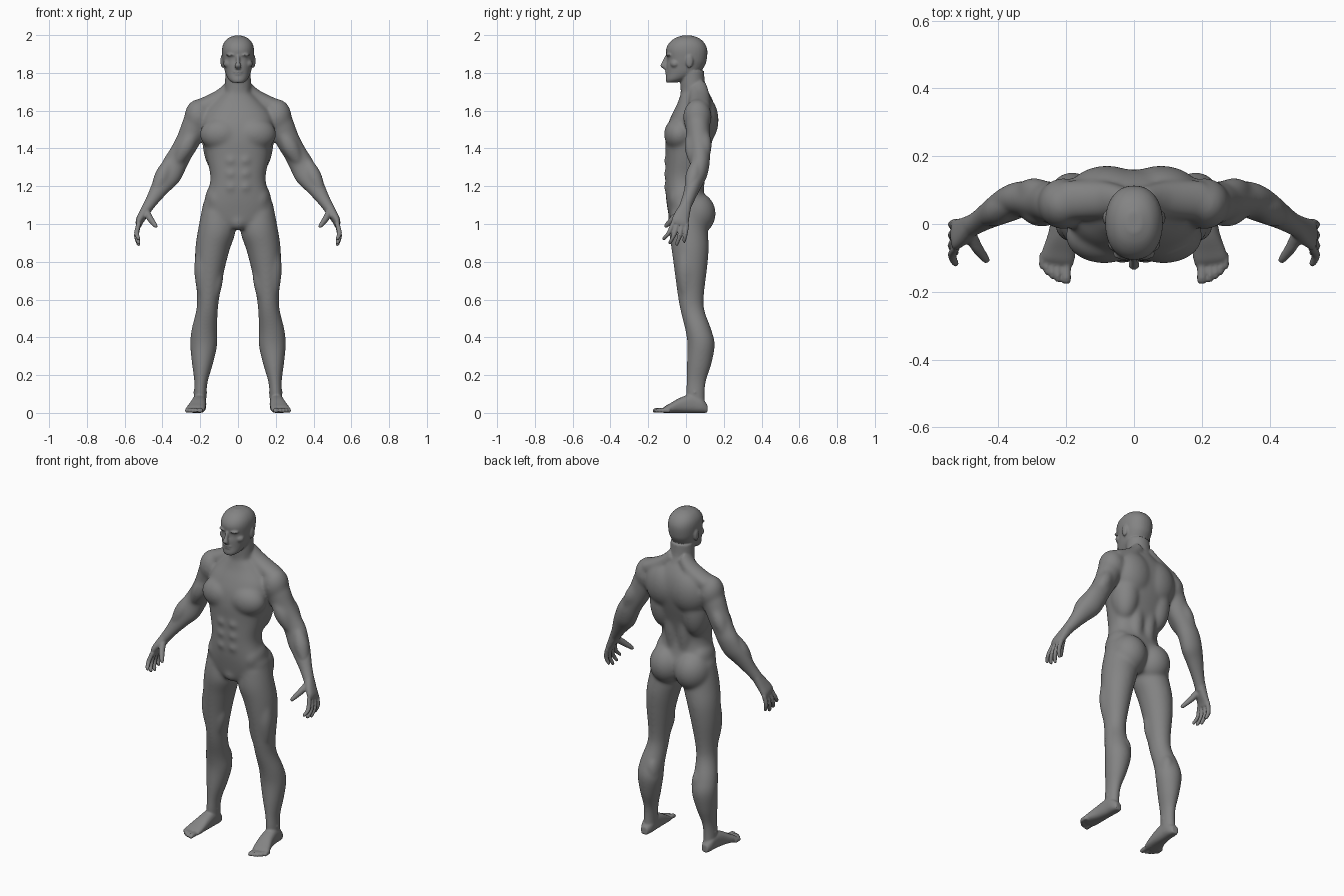
import bpy, bmesh, math
from mathutils import Vector, Matrix

bm = bmesh.new()
SIDES, STEPS = 32, 4
UP = Vector((0, 0, 1))


def spline(a, b, c, d, t):
    return 0.5 * (2 * b + (c - a) * t + (2 * a - 5 * b + 4 * c - d) * t * t
                  + (3 * b - a - 3 * c + d) * t ** 3)


def loft(rows, s=1, p=2.0, axis=None):
    """Closed tube through rows of (x, y, z, half width, half depth); s mirrors in x."""
    n = len(rows)
    fine = []
    for i in range(n - 1):
        k = [rows[max(i - 1, 0)], rows[i], rows[i + 1], rows[min(i + 2, n - 1)]]
        for j in range(STEPS):
            fine.append([spline(*q, j / STEPS) for q in zip(*k)])
    fine.append(rows[-1])
    d = axis or (Vector(rows[-1][:3]) - Vector(rows[0][:3])).normalized()
    u = (Vector((1, 0, 0)) - d * d.x).normalized()
    v = d.cross(u)
    rings = []
    for x, y, z, a, b in fine:
        ring = []
        for k in range(SIDES):
            t = 2 * math.pi * k / SIDES
            c, w = math.cos(t), math.sin(t)
            c = math.copysign(abs(c) ** (2 / p), c)
            w = math.copysign(abs(w) ** (2 / p), w)
            q = Vector((x, y, z)) + u * (a * c) + v * (b * w)
            ring.append(bm.verts.new((q.x * s, q.y, q.z)))
        rings.append(ring)
    for r0, r1 in zip(rings, rings[1:]):
        for k in range(SIDES):
            m = (k + 1) % SIDES
            bm.faces.new((r0[k], r0[m], r1[m], r1[k]))
    bm.faces.new(rings[0][::-1])
    bm.faces.new(rings[-1])


def ball(x, y, z, rx, ry, rz):
    mat = Matrix.Translation((x, y, z)) @ Matrix.Diagonal((rx, ry, rz, 1))
    bmesh.ops.create_uvsphere(bm, u_segments=24, v_segments=16, radius=1, matrix=mat)


def muscle(a, b, r, s):
    """Spindle-shaped muscle between two points."""
    a, b = Vector(a), Vector(b)
    loft([(*a.lerp(b, t), r * k, r * k)
          for t, k in ((0, .2), (.2, .7), (.5, 1), (.8, .7), (1, .2))], s)


def slab(z, w, front, back):
    """Horizontal section given by its half width and front and back limits."""
    return (0, (front + back) / 2, z, w, (back - front) / 2)


# torso
loft([slab(*r) for r in (
    (.975, .07, -.07, .08), (1.01, .15, -.085, .10), (1.08, .19, -.098, .12),
    (1.15, .168, -.107, .10), (1.24, .146, -.110, .088), (1.34, .164, -.108, .11),
    (1.44, .182, -.110, .14), (1.52, .19, -.098, .158), (1.58, .18, -.075, .160),
    (1.64, .13, -.045, .148), (1.69, .078, -.028, .125))], p=2.35, axis=UP)

# neck
loft([slab(1.60, .08, -.03, .13), slab(1.68, .074, -.028, .125),
      slab(1.74, .069, -.03, .102), slab(1.81, .067, -.03, .095)], axis=UP)

# head
loft([slab(*r) for r in (
    (1.748, .028, -.104, -.05), (1.765, .050, -.107, 0), (1.80, .067, -.104, .07),
    (1.84, .076, -.104, .10), (1.872, .082, -.100, .11), (1.92, .085, -.106, .113),
    (1.955, .077, -.092, .10), (1.982, .055, -.062, .072), (1.997, .022, -.025, .035))],
     p=2.2, axis=UP)

# nose, lips, chin, groin
loft([(0, -.098, 1.89, .009, .012), (0, -.114, 1.855, .011, .013),
      (0, -.122, 1.835, .017, .014), (0, -.108, 1.818, .012, .008)])
ball(0, -.099, 1.806, .025, .012, .006)
ball(0, -.098, 1.793, .022, .012, .006)
ball(0, -.087, 1.765, .030, .021, .018)
ball(0, -.05, 1.015, .05, .045, .05)

for s in (1, -1):
    # brow, eye, cheekbone, ear, neck tendon
    ball(s * .033, -.088, 1.895, .030, .018, .009)
    ball(s * .034, -.080, 1.876, .013, .014, .007)
    ball(s * .046, -.058, 1.848, .032, .026, .024)
    ball(s * .083, .018, 1.862, .010, .020, .036)
    muscle((.06, .035, 1.80), (.014, -.030, 1.635), .018, s)

    # chest, shoulders and upper back
    ball(s * .088, -.035, 1.475, .115, .082, .090)
    loft([(.03, .065, 1.73, .04, .045), (.09, .072, 1.675, .04, .055),
          (.20, .07, 1.617, .045, .06)], s)
    ball(s * .210, .06, 1.567, .074, .076, .094)
    ball(s * .080, .075, 1.55, .125, .098, .14)
    ball(s * .108, .05, 1.44, .080, .088, .17)
    muscle((.035, .045, 1.0), (.05, .08, 1.60), .046, s)

    # abdomen, flanks and buttocks
    for z in (1.335, 1.265, 1.195):
        ball(s * .036, -.088, z, .038, .029, .036)
    ball(s * .115, 0, 1.13, .060, .088, .085)
    ball(s * .083, .045, 1.055, .105, .113, .118)

    # arm
    loft([(.19, .06, 1.59, .06, .06), (.225, .06, 1.53, .07, .066),
          (.265, .066, 1.44, .064, .060), (.305, .073, 1.37, .061, .055),
          (.335, .073, 1.315, .065, .052), (.365, .06, 1.255, .064, .050),
          (.402, .04, 1.205, .053, .043), (.445, .015, 1.14, .037, .035),
          (.478, -.005, 1.09, .029, .032), (.487, -.01, 1.07, .026, .033)], s)
    muscle((.215, .03, 1.52), (.335, .045, 1.30), .047, s)
    muscle((.24, .09, 1.53), (.345, .10, 1.32), .042, s)
    muscle((.345, .07, 1.37), (.45, .01, 1.14), .043, s)

    # palm, fingers and thumb
    loft([(.474, 0, 1.10, .027, .029), (.502, -.02, 1.05, .024, .040),
          (.522, -.03, 1.015, .020, .046), (.528, -.034, .992, .015, .046)], s, p=2.4)
    for y, ty, tz in ((-.071, -.117, .915), (-.046, -.085, .893),
                      (-.020, -.049, .886), (.005, -.010, .902)):
        m, mz = y * .55 + ty * .45, (.99 + tz) / 2
        loft([(.526, y, 1.0, .013, .012), (.537, m, mz, .0135, .0108),
              (.527, ty, tz + .008, .011, .0095), (.524, ty, tz - .002, .005, .005)], s)
    loft([(.488, -.02, 1.07, .019, .02), (.466, -.065, 1.03, .017, .018),
          (.446, -.093, 1.003, .014, .014), (.434, -.108, .987, .011, .011),
          (.431, -.112, .982, .005, .005)], s)

    # leg
    loft([(.112, .01, 1.07, .08, .09), (.112, .012, .97, .099, .102),
          (.135, .022, .87, .091, .099), (.150, .025, .76, .078, .087),
          (.158, .026, .62, .060, .069), (.164, .035, .54, .057, .063),
          (.178, .065, .44, .067, .068), (.182, .080, .36, .071, .072),
          (.189, .070, .26, .055, .065), (.196, .055, .17, .036, .051),
          (.200, .050, .10, .033, .048), (.202, .055, .03, .034, .046)], s)
    muscle((.105, .005, .84), (.138, 0, .56), .042, s)
    muscle((.18, -.005, .95), (.185, 0, .58), .05, s)
    ball(s * .163, 0, .555, .036, .026, .042)
    ball(s * .155, .088, .40, .043, .052, .09)
    ball(s * .20, .047, .108, .037, .018, .018)

    # foot and toes
    loft([(x, y, h / 2, w, h / 2) for y, x, w, h in (
        (.113, .203, .020, .045), (.08, .203, .034, .08), (.03, .205, .037, .098),
        (-.03, .211, .042, .08), (-.08, .221, .049, .052), (-.105, .226, .050, .038),
        (-.120, .226, .045, .026))], s, p=2.5)
    for x, tip, r in ((.200, -.176, .0145), (.2245, -.171, .0082), (.2415, -.162, .0082),
                      (.2575, -.149, .0080), (.272, -.132, .0080)):
        loft([(x, -.085, .012, r, .012), (x, tip + .025, .014, r, .013),
              (x, tip + .006, .011, r, .011), (x, tip - .001, .010, r * .5, .005)], s)

bmesh.ops.recalc_face_normals(bm, faces=bm.faces[:])
raw = bpy.data.meshes.new("body_volumes")
bm.to_mesh(raw)
bm.free()
body = bpy.data.objects.new("human_body", raw)
bpy.context.collection.objects.link(body)

# fuse all volumes into one skin
fuse = body.modifiers.new("fuse", 'REMESH')
fuse.mode = 'VOXEL'
fuse.voxel_size = .005
skin = bpy.data.meshes.new_from_object(
    body.evaluated_get(bpy.context.evaluated_depsgraph_get()))
skin.name = "human_body"
body.modifiers.clear()
body.data = skin
bpy.data.meshes.remove(raw)
skin.shade_smooth()

# soften trunk and limbs strongly, face, hands and feet only a little
trunk = body.vertex_groups.new(name="trunk")
for v in skin.vertices:
    x, _, z = v.co
    w = min((.45 - abs(x)) / .15, (z - .10) / .8, (1.75 - z) / .07, 1)
    trunk.add([v.index], max(w, 0), 'REPLACE')
for name, count, group in (("soften_trunk", 70, "trunk"), ("soften_all", 6, "")):
    soft = body.modifiers.new(name, 'SMOOTH')
    soft.factor = .5
    soft.iterations = count
    soft.vertex_group = group

# dark grey skin
grey = bpy.data.materials.new("dark_grey")
grey.diffuse_color = (.23, .23, .23, 1)
skin.materials.clear()
skin.materials.append(grey)
